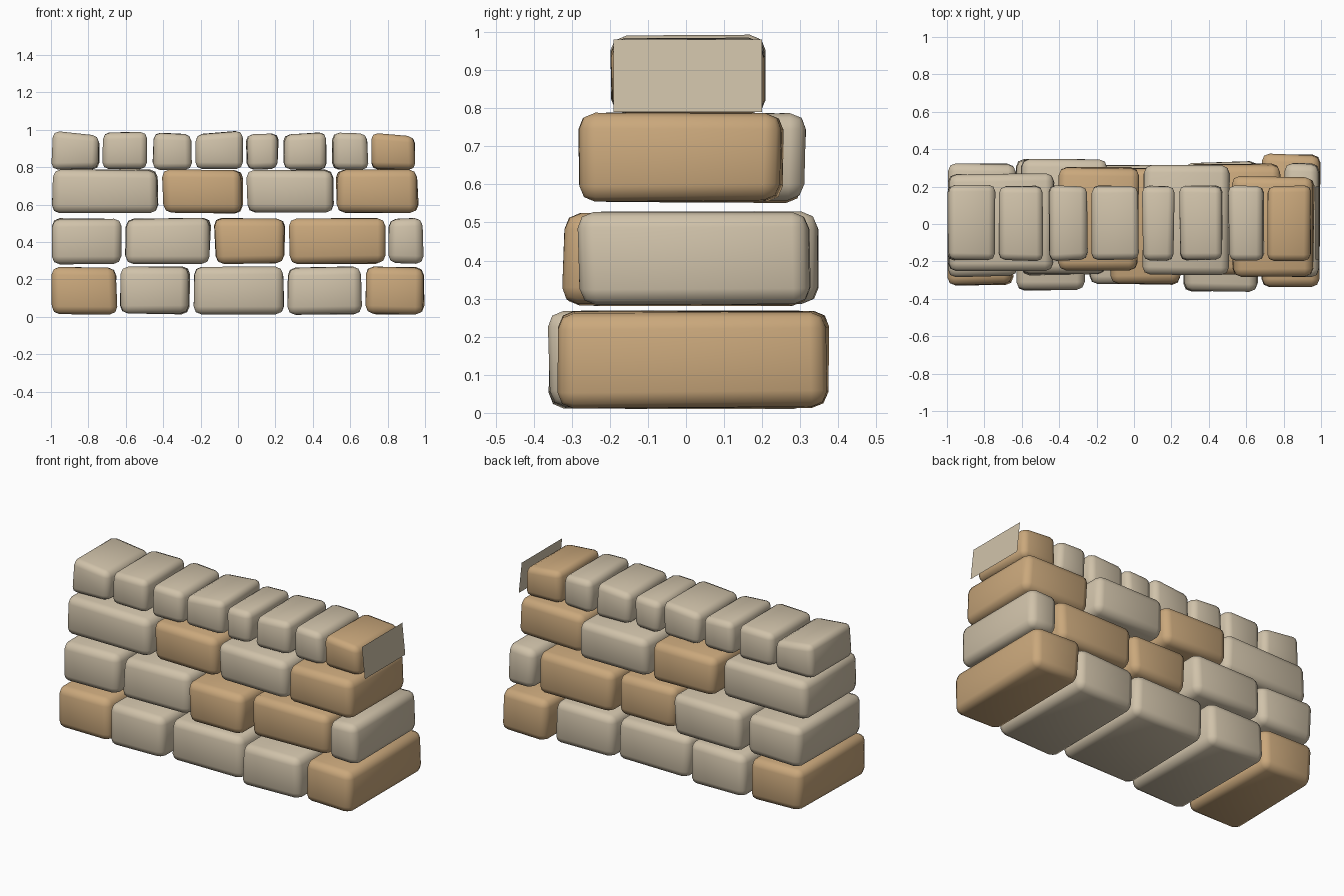
import bpy
import bmesh
import random

random.seed(4)

default_cube = bpy.data.objects.get("Cube")
if default_cube:
    bpy.data.objects.remove(default_cube, do_unlink=True)


def make_material(name, colour):
    material = bpy.data.materials.new(name)
    material.use_nodes = True
    material.diffuse_color = (*colour, 1)
    shader = material.node_tree.nodes["Principled BSDF"]
    shader.inputs["Base Color"].default_value = (*colour, 1)
    return material


beige = make_material("beige stone", (0.63, 0.54, 0.40))
tan = make_material("tan stone", (0.59, 0.39, 0.20))


def finish(bm, name, material):
    mesh = bpy.data.meshes.new(name)
    bm.normal_update()
    bm.to_mesh(mesh)
    bm.free()
    mesh.materials.append(material)
    stone_object = bpy.data.objects.new(name, mesh)
    bpy.context.scene.collection.objects.link(stone_object)
    return stone_object


def stone(name, material, xs, ys, bottom, tops, bevel=0.042, wobble=0.016):
    """Rough block: a box with uneven corners and rounded, smooth edges."""
    bm = bmesh.new()
    bmesh.ops.create_cube(bm, size=2)
    for vert in bm.verts:
        sx, sy, sz = vert.co
        right, back, up = sx > 0, sy > 0, sz > 0
        top = tops[1] if right else tops[0]
        # corners are only ever worn inwards
        vert.co.x = xs[right] - sx * random.uniform(0, wobble)
        vert.co.y = ys[back] - sy * random.uniform(0, wobble)
        vert.co.z = (top if up else bottom) - sz * random.uniform(0, wobble * 0.6)
    bmesh.ops.bevel(bm, geom=list(bm.edges), offset=bevel, segments=2,
                    profile=0.5, affect='EDGES', clamp_overlap=True)
    for face in bm.faces:
        face.smooth = True
    return finish(bm, name, material)


# Main courses: bottom, top, then (material, left, right, front, back)
courses = {
    "bottom_course": (0.01, 0.27, [
        (tan, -1, -0.64, -0.33, 0.33),
        (beige, -0.64, -0.25, -0.36, 0.35),
        (beige, -0.24, 0.25, -0.33, 0.32),
        (beige, 0.26, 0.67, -0.37, 0.34),
        (tan, 0.68, 1, -0.34, 0.38),
    ]),
    "second_course": (0.28, 0.53, [
        (beige, -1, -0.62, -0.29, 0.33),
        (beige, -0.61, -0.14, -0.28, 0.36),
        (tan, -0.13, 0.26, -0.33, 0.31),
        (tan, 0.27, 0.79, -0.28, 0.33),
        (beige, 0.8, 1, -0.29, 0.33),
    ]),
    "third_course": (0.55, 0.79, [
        (beige, -1, -0.42, -0.26, 0.28),
        (tan, -0.41, 0.03, -0.25, 0.31),
        (beige, 0.04, 0.52, -0.28, 0.32),
        (tan, 0.52, 0.97, -0.29, 0.26),
    ]),
}
for course, (bottom, top, stones) in courses.items():
    for index, (material, left, right, front, back) in enumerate(stones):
        stone(f"{course}_stone_{index + 1}", material, (left, right),
              (front, back), bottom, (top, top))

# Coping stones: left, right, then top height at the left and right edges
coping = [
    (-1, -0.74, 1, 0.97),
    (-0.73, -0.48, 0.99, 0.99),
    (-0.46, -0.24, 0.99, 0.98),
    (-0.23, 0.03, 0.98, 1),
    (0.04, 0.22, 0.98, 0.98),
    (0.24, 0.48, 0.98, 0.99),
    (0.5, 0.7, 0.99, 0.98),
    (0.71, 0.95, 0.99, 0.97),
]
for index, (left, right, *tops) in enumerate(coping):
    material = tan if index == len(coping) - 1 else beige
    stone(f"coping_stone_{index + 1}", material, (left, right),
          (-0.2, 0.21), 0.785, tops, bevel=0.035, wobble=0.012)

# Thin leaning slab at the end of the coping
bm = bmesh.new()
corners = [(0.99, -0.19, 0.79), (0.99, 0.2, 0.79),
           (0.97, 0.2, 0.98), (0.97, -0.19, 0.98)]
bm.faces.new([bm.verts.new(corner) for corner in corners])
finish(bm, "end_slab", beige)
